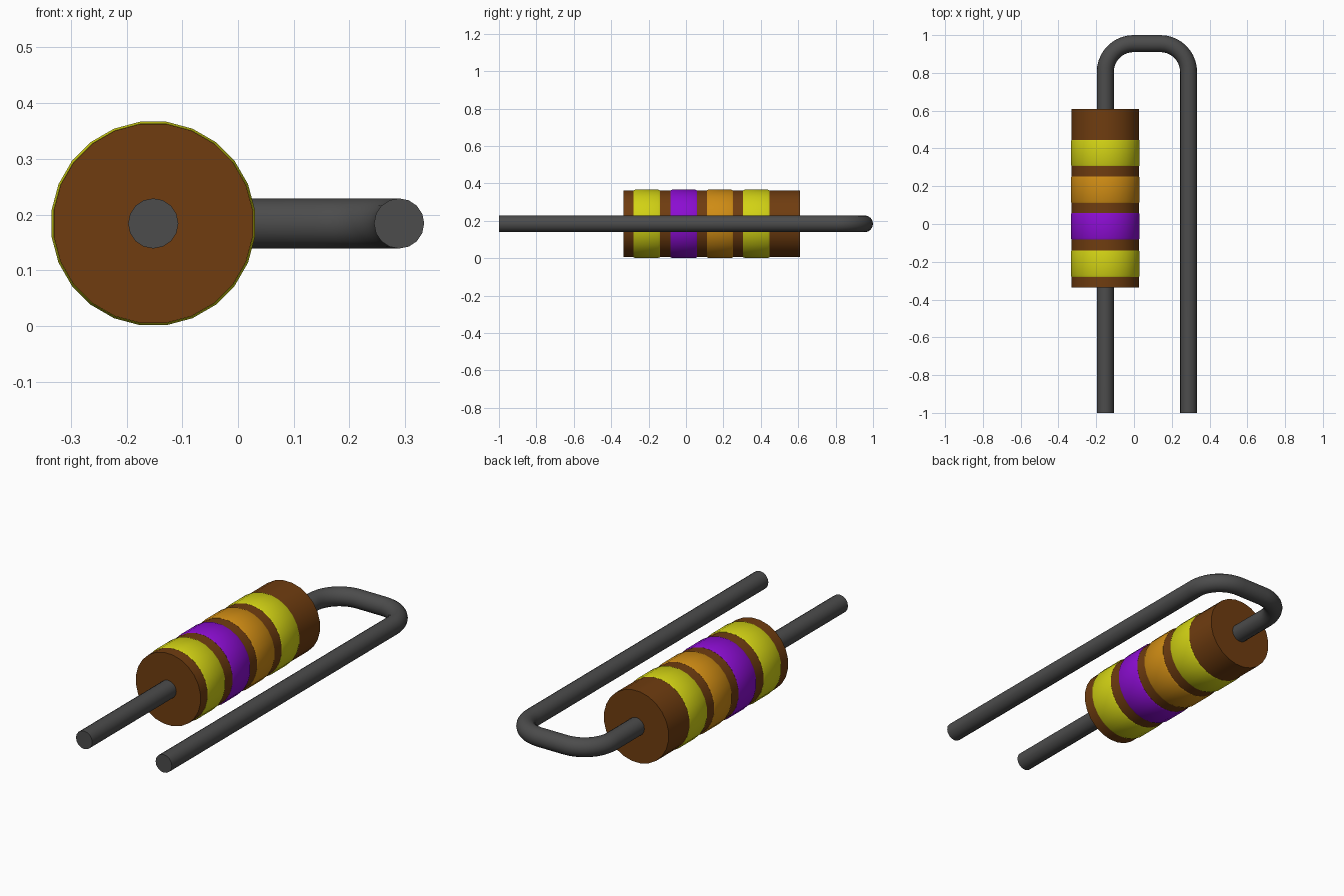
import bpy, math
from mathutils import Vector

if "Cube" in bpy.data.objects:
    bpy.data.objects.remove(bpy.data.objects["Cube"], do_unlink=True)

AXIS_X, AXIS_Z = -0.152, 0.184   # centre line of the body
SIDES = 24


def material(name, rgb):
    m = bpy.data.materials.new(name)
    m.use_nodes = True
    m.diffuse_color = (*rgb, 1)
    m.node_tree.nodes["Principled BSDF"].inputs["Base Color"].default_value = (*rgb, 1)
    return m


BROWN = material("brown", (0.16, 0.046, 0.005))
YELLOW = material("yellow", (0.64, 0.64, 0.007))
PURPLE = material("purple", (0.26, 0.004, 0.64))
ORANGE = material("orange", (0.62, 0.26, 0.007))
GREY = material("dark grey", (0.072, 0.072, 0.072))


def smooth(obj):
    bpy.ops.object.select_all(action="DESELECT")
    obj.select_set(True)
    bpy.context.view_layer.objects.active = obj
    bpy.ops.object.shade_smooth_by_angle(angle=math.radians(35))


def lathe(name, profile, mat):
    """Closed solid turned about the body axis from (y, radius) points."""
    verts, faces = [], []
    for y, r in profile:
        for i in range(SIDES):
            a = 2 * math.pi * (i + 0.5) / SIDES
            verts.append((r * math.cos(a), y, r * math.sin(a)))
    for k in range(len(profile) - 1):
        for i in range(SIDES):
            j = (i + 1) % SIDES
            a, b = k * SIDES, (k + 1) * SIDES
            faces.append((a + i, b + i, b + j, a + j))
    last = (len(profile) - 1) * SIDES
    faces.append(tuple(range(SIDES)))
    faces.append(tuple(last + i for i in reversed(range(SIDES))))
    me = bpy.data.meshes.new(name)
    me.from_pydata(verts, [], faces)
    me.materials.append(mat)
    obj = bpy.data.objects.new(name, me)
    obj.location = (AXIS_X, 0, AXIS_Z)
    bpy.context.collection.objects.link(obj)
    smooth(obj)
    return obj


# Body cylinder
lathe("body", [(-0.335, 0.180), (0.61, 0.180)], BROWN)

# Coloured bands, slightly proud of the body with softened rims
bands = [("front_yellow_band", -0.21, YELLOW), ("purple_band", -0.012, PURPLE),
         ("orange_band", 0.181, ORANGE), ("rear_yellow_band", 0.376, YELLOW)]
for name, y, mat in bands:
    h = 0.07
    lathe(name, [(y - h, 0.1805), (y - h + 0.008, 0.184),
                 (y + h - 0.008, 0.184), (y + h, 0.1805)], mat)

# Bent wire: straight lead, two quarter bends behind the body, long return lead
WIRE_R, BEND, RETURN_X = 0.045, 0.15, 0.289
back = 1.0 - WIRE_R
path = [Vector((AXIS_X, -1, AXIS_Z))]
for cx, start in ((AXIS_X + BEND, math.pi), (RETURN_X - BEND, math.pi / 2)):
    for i in range(11):
        a = start - math.pi / 2 * i / 10
        path.append(Vector((cx + BEND * math.cos(a), back - BEND + BEND * math.sin(a), AXIS_Z)))
path.append(Vector((RETURN_X, -1, AXIS_Z)))

curve = bpy.data.curves.new("wire", "CURVE")
curve.dimensions = "3D"
curve.bevel_depth = WIRE_R
curve.bevel_resolution = 6
curve.use_fill_caps = True
spline = curve.splines.new("POLY")
spline.points.add(len(path) - 1)
for p, co in zip(spline.points, path):
    p.co = (*co, 1)
curve.materials.append(GREY)
wire = bpy.data.objects.new("wire", curve)
bpy.context.collection.objects.link(wire)
bpy.ops.object.select_all(action="DESELECT")
wire.select_set(True)
bpy.context.view_layer.objects.active = wire
bpy.ops.object.convert(target="MESH")
smooth(bpy.context.view_layer.objects.active)
